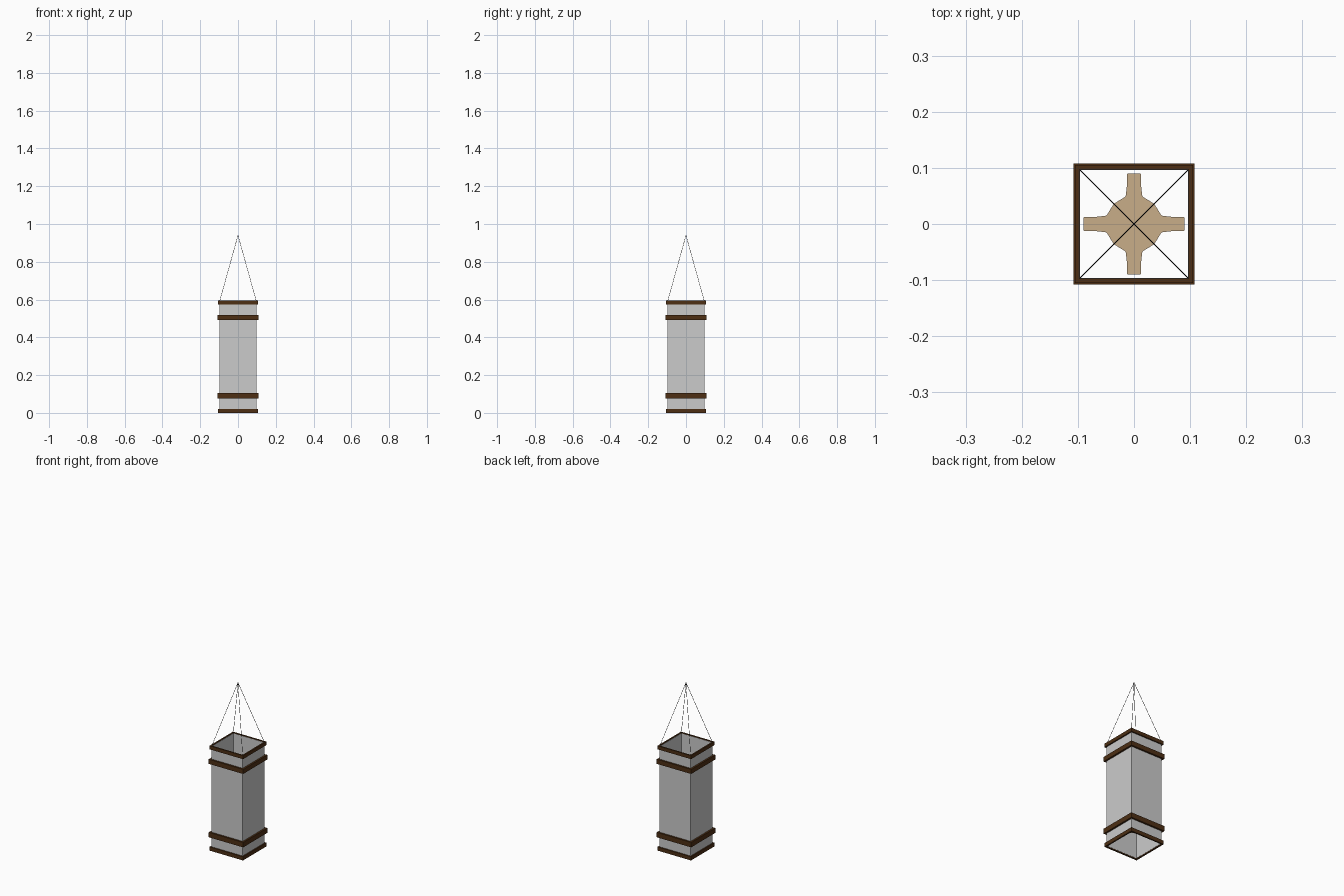
import bpy, bmesh, math
from mathutils import Vector

if "Cube" in bpy.data.objects:
    bpy.data.objects.remove(bpy.data.objects["Cube"])


def material(name, color):
    m = bpy.data.materials.new(name)
    m.diffuse_color = color
    m.use_nodes = True
    m.node_tree.nodes["Principled BSDF"].inputs["Base Color"].default_value = m.diffuse_color
    return m


wood = material("dark_wood", (0.075, 0.028, 0.007, 1))
tan = material("light_wood", (0.58, 0.42, 0.25, 1))
black = material("cord_black", (0.01, 0.01, 0.01, 1))


def finish(name, bm, mat=None):
    bmesh.ops.recalc_face_normals(bm, faces=bm.faces)
    me = bpy.data.meshes.new(name)
    bm.to_mesh(me)
    bm.free()
    ob = bpy.data.objects.new(name, me)
    bpy.context.collection.objects.link(ob)
    if mat:
        me.materials.append(mat)
    return ob


def square_tube(name, outer, inner, z0, z1, mat=None):
    bm = bmesh.new()
    corners = [(-1, -1), (1, -1), (1, 1), (-1, 1)]
    section = [(outer, z0), (outer, z1), (inner, z1), (inner, z0)]
    rings = [[bm.verts.new((x * r, y * r, z)) for x, y in corners]
             for r, z in section]
    for i in range(4):
        a, b = rings[i], rings[(i + 1) % 4]
        for j in range(4):
            k = (j + 1) % 4
            bm.faces.new((a[j], a[k], b[k], b[j]))
    return finish(name, bm, mat)


def cord(name, p, q, radius=0.001):
    p, q = Vector(p), Vector(q)
    bm = bmesh.new()
    bmesh.ops.create_cone(bm, cap_ends=True, segments=6, radius1=radius,
                          radius2=radius, depth=(q - p).length)
    ob = finish(name, bm, black)
    ob.location = (p + q) / 2
    ob.rotation_euler = (q - p).to_track_quat('Z', 'Y').to_euler()
    return ob


# Grey paper walls, open at both ends
square_tube("lantern_walls", 0.098, 0.096, 0.005, 0.59)

# Wooden bands around the body
for name, r, z0, z1 in (("bottom_rim", 0.105, 0.0, 0.021),
                        ("lower_band", 0.108, 0.076, 0.104),
                        ("upper_band", 0.108, 0.492, 0.518),
                        ("top_rim", 0.105, 0.574, 0.594)):
    square_tube(name, r, 0.097, z0, z1, wood)

# Cross-shaped candle plate inside the body
bm = bmesh.new()
quarter = [(0.09, -0.012), (0.09, 0.012), (0.064, 0.013),
           (0.049, 0.015), (0.036, 0.036), (0.015, 0.049), (0.013, 0.064)]
outline = []
for i in range(4):
    c, s = round(math.cos(i * math.pi / 2)), round(math.sin(i * math.pi / 2))
    outline += [bm.verts.new((x * c - y * s, x * s + y * c, 0.10))
                for x, y in quarter]
base = bm.faces.new(outline)
ext = bmesh.ops.extrude_face_region(bm, geom=[base], use_keep_orig=True)
bmesh.ops.translate(bm, vec=(0, 0, 0.008),
                    verts=[v for v in ext["geom"]
                           if isinstance(v, bmesh.types.BMVert)])
finish("candle_plate", bm, tan)

# Four corner cords meeting at one hanging cord
for i, (x, y) in enumerate([(-1, -1), (1, -1), (1, 1), (-1, 1)]):
    cord(f"corner_cord_{i + 1}", (x * 0.098, y * 0.098, 0.588), (0, 0, 0.94))
cord("hanging_cord", (0, 0, 0.935), (0, 0, 2.0))
